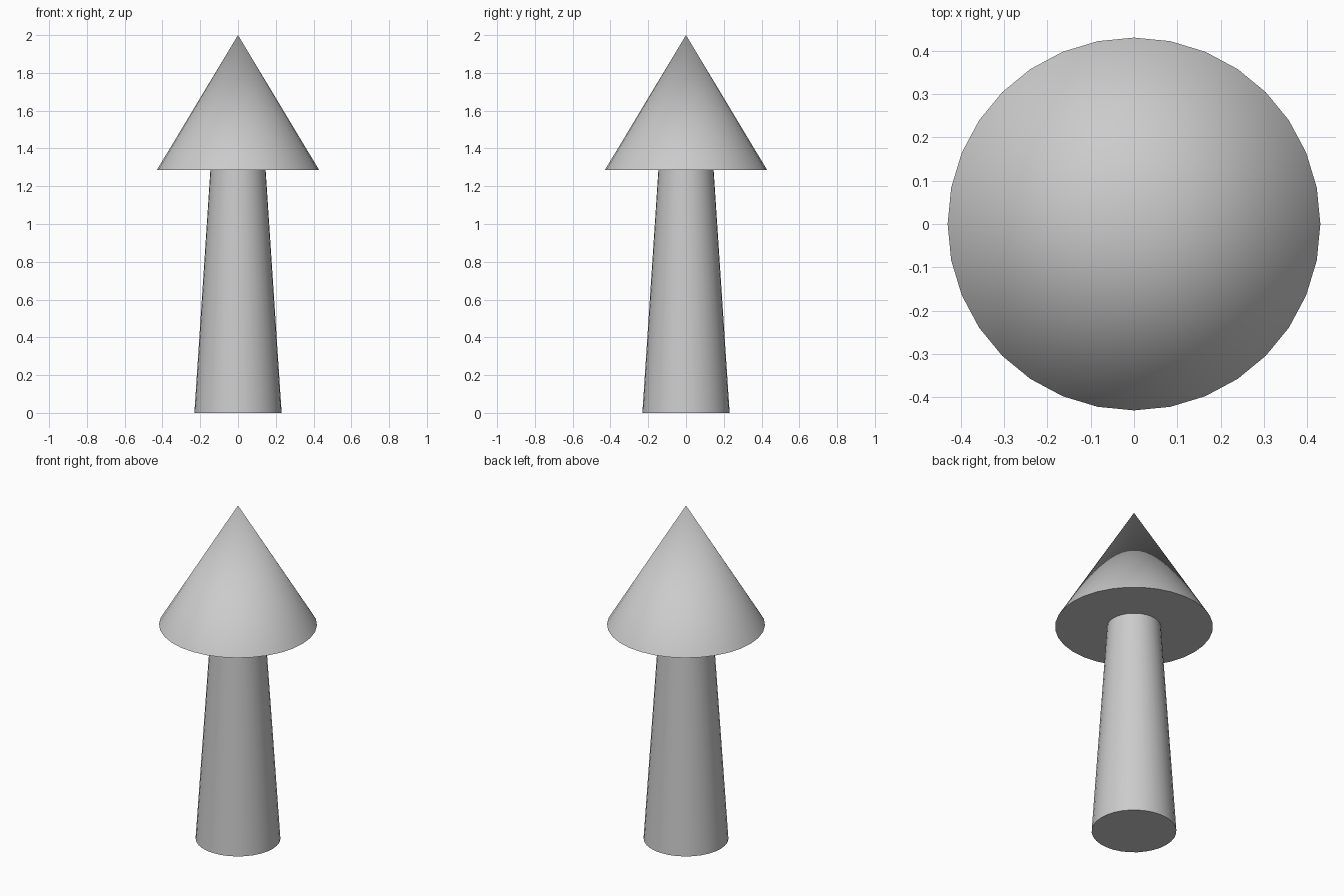
import bpy
import math

if "Cube" in bpy.data.objects:
    bpy.data.objects.remove(bpy.data.objects["Cube"])


def tapered(name, z0, z1, r0, r1):
    """Smooth 32-sided cone or frustum between two heights."""
    bpy.ops.mesh.primitive_cone_add(vertices=32, radius1=r0, radius2=r1,
                                    depth=z1 - z0, location=(0, 0, (z0 + z1) / 2))
    obj = bpy.context.object
    obj.name = name
    bpy.ops.object.shade_smooth_by_angle(angle=math.radians(30))
    return obj


# Tapered trunk, seated just inside the base of the top
tapered("trunk", 0.0, 1.29, 0.231, 0.146)

# Pointed top
tapered("cone_top", 1.285, 2.0, 0.43, 0.0)
